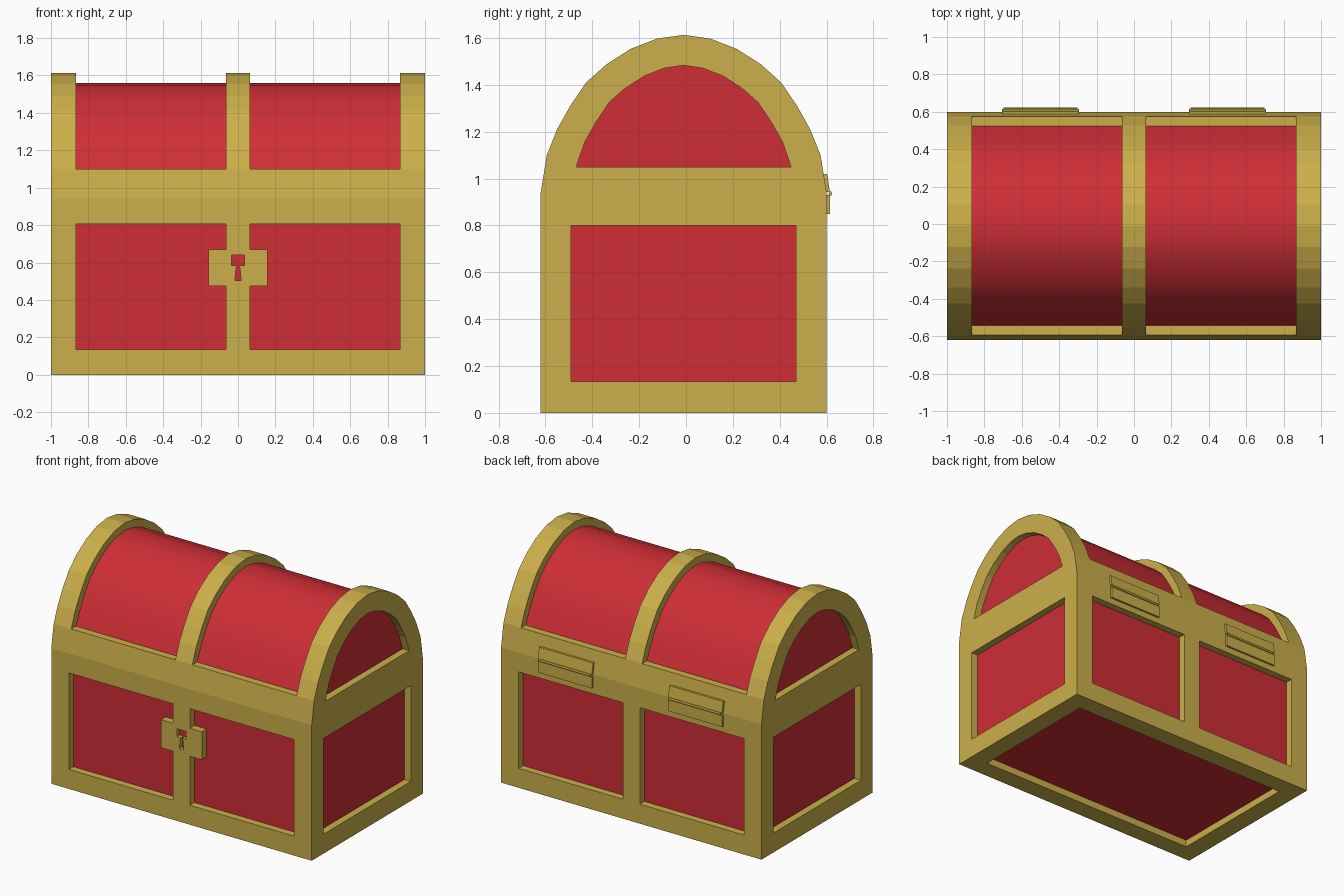
import bpy, bmesh
from mathutils import Vector

cube = bpy.data.objects.get("Cube")
if cube:
    bpy.data.objects.remove(cube, do_unlink=True)


def material(name, rgb):
    m = bpy.data.materials.new(name)
    m.use_nodes = True
    m.diffuse_color = (*rgb, 1)
    m.node_tree.nodes["Principled BSDF"].inputs["Base Color"].default_value = (*rgb, 1)
    return m


gold = material("gold", (0.6, 0.43, 0.069))
red = material("red", (0.62, 0.027, 0.037))

CY = -0.01      # middle of the body in y
DEPTH = 0.05    # how far the panels are sunk


def prism(bm, pts, axis, start, end, red_cap=False, red_sides=0):
    """Extrude a 2D outline along an axis; the end cap or the first sides may be red."""
    place = {"x": lambda t, u, v: (t, u, v),
             "y": lambda t, u, v: (u, t, v),
             "z": lambda t, u, v: (u, v, t)}[axis]
    a, b = [[bm.verts.new(place(t, u, v)) for u, v in pts] for t in (start, end)]
    bm.faces.new(a)
    cap = bm.faces.new(b)
    cap.material_index = int(red_cap)
    n = len(pts)
    for i in range(n):
        f = bm.faces.new((a[i], a[(i + 1) % n], b[(i + 1) % n], b[i]))
        if i < red_sides:
            f.material_index = 1
            f.smooth = True


def finish(bm, name):
    bmesh.ops.recalc_face_normals(bm, faces=bm.faces)
    me = bpy.data.meshes.new(name)
    bm.to_mesh(me)
    bm.free()
    me.materials.append(gold)
    me.materials.append(red)
    ob = bpy.data.objects.new(name, me)
    bpy.context.collection.objects.link(ob)
    return ob


def rect(u0, u1, v0, v1):
    return [(u0, v0), (u1, v0), (u1, v1), (u0, v1)]


# Lid arch, from the back hinge line over the top to the front
half = [(0.61, 0.94), (0.584, 1.10), (0.54, 1.21), (0.484, 1.31), (0.416, 1.41),
        (0.33, 1.487), (0.227, 1.553), (0.114, 1.597)]
arch = half + [(0, 1.613)] + [(-y, z) for y, z in reversed(half)]
arch = [(y + CY, z) for y, z in arch]


def arch_inset(d, floor):
    """Arch moved inward by d, ending on a level floor."""
    out = []
    for i in range(1, len(arch) - 1):
        t = Vector(arch[i + 1]) - Vector(arch[i - 1])
        n = Vector((-t.y, t.x)).normalized()
        out.append(Vector(arch[i]) + n * d)
    out[0].y = out[-1].y = floor
    return [tuple(p) for p in out]


# Solid chest body with arched lid
bm = bmesh.new()
prism(bm, [(0.61 + CY, 0)] + arch + [(-0.61 + CY, 0)], "x", -1, 1)
body = finish(bm, "chest_body")

# Pockets: sunken panels, each with a red floor
bm = bmesh.new()
front, back = CY - 0.61, CY + 0.61
lid_floor = arch_inset(0.053, 1.10)
lid_outer = arch_inset(-0.1, 1.10)
for s in (-1, 1):
    # front panel, notched around the lock plate
    notched = [(0.065, 0.135), (0.865, 0.135), (0.865, 0.805), (0.065, 0.805),
               (0.065, 0.67), (0.157, 0.67), (0.157, 0.475), (0.065, 0.475)]
    prism(bm, [(s * x, z) for x, z in notched], "y", front - 0.1, front + DEPTH, True)
    # back panel
    prism(bm, rect(s * 0.065, s * 0.865, 0.135, 0.805), "y", back + 0.1, back - DEPTH, True)
    # end panel and arched end window
    prism(bm, rect(-0.49, 0.47, 0.135, 0.80), "x", s * 1.1, s * (1 - DEPTH), True)
    prism(bm, arch_inset(0.13, 1.05), "x", s * 1.1, s * (1 - DEPTH), True)
    # curved lid panel
    prism(bm, lid_floor + lid_outer[::-1], "x", s * 0.065, s * 0.865,
          red_sides=len(lid_floor) - 1)
# bottom panel
prism(bm, rect(-0.865, 0.865, -0.49, 0.47), "z", -0.1, DEPTH, True)
# keyhole
key = [(0.016, 0.505), (0.011, 0.565), (0.005, 0.585), (0.035, 0.585), (0.035, 0.64)]
prism(bm, key + [(-x, z) for x, z in reversed(key)], "y", front - 0.1, front + 0.03, True)
cutter = finish(bm, "panel_cutter")
cutter.hide_render = True

mod = body.modifiers.new("panels", "BOOLEAN")
mod.operation = "DIFFERENCE"
mod.solver = "EXACT"
mod.material_mode = "TRANSFER"
mod.object = cutter
bpy.context.view_layer.objects.active = body
bpy.ops.object.modifier_apply(modifier=mod.name)
bpy.data.objects.remove(cutter, do_unlink=True)

# Keep a crisp border between the smooth lid panels and the flat frame
bm = bmesh.new()
bm.from_mesh(body.data)
for e in bm.edges:
    if len({f.smooth for f in e.link_faces}) > 1:
        e.smooth = False
bm.to_mesh(body.data)
bm.free()

# Hinges: lower leaf, tilted upper leaf and pin
for side, s in (("left", 1), ("right", -1)):
    bm = bmesh.new()
    x0, x1 = s * 0.5 - 0.207, s * 0.5 + 0.207
    prism(bm, rect(0.59, 0.614, 0.848, 0.93), "x", x0, x1)
    prism(bm, [(0.59, 0.94), (0.614, 0.945), (0.602, 1.02), (0.575, 1.02)], "x", x0, x1)
    pin = [(0.608, 0.936), (0.612, 0.945), (0.62, 0.945),
           (0.624, 0.936), (0.62, 0.927), (0.612, 0.927)]
    prism(bm, pin, "x", x0 + 0.01, x1 - 0.01)
    finish(bm, side + "_hinge")
